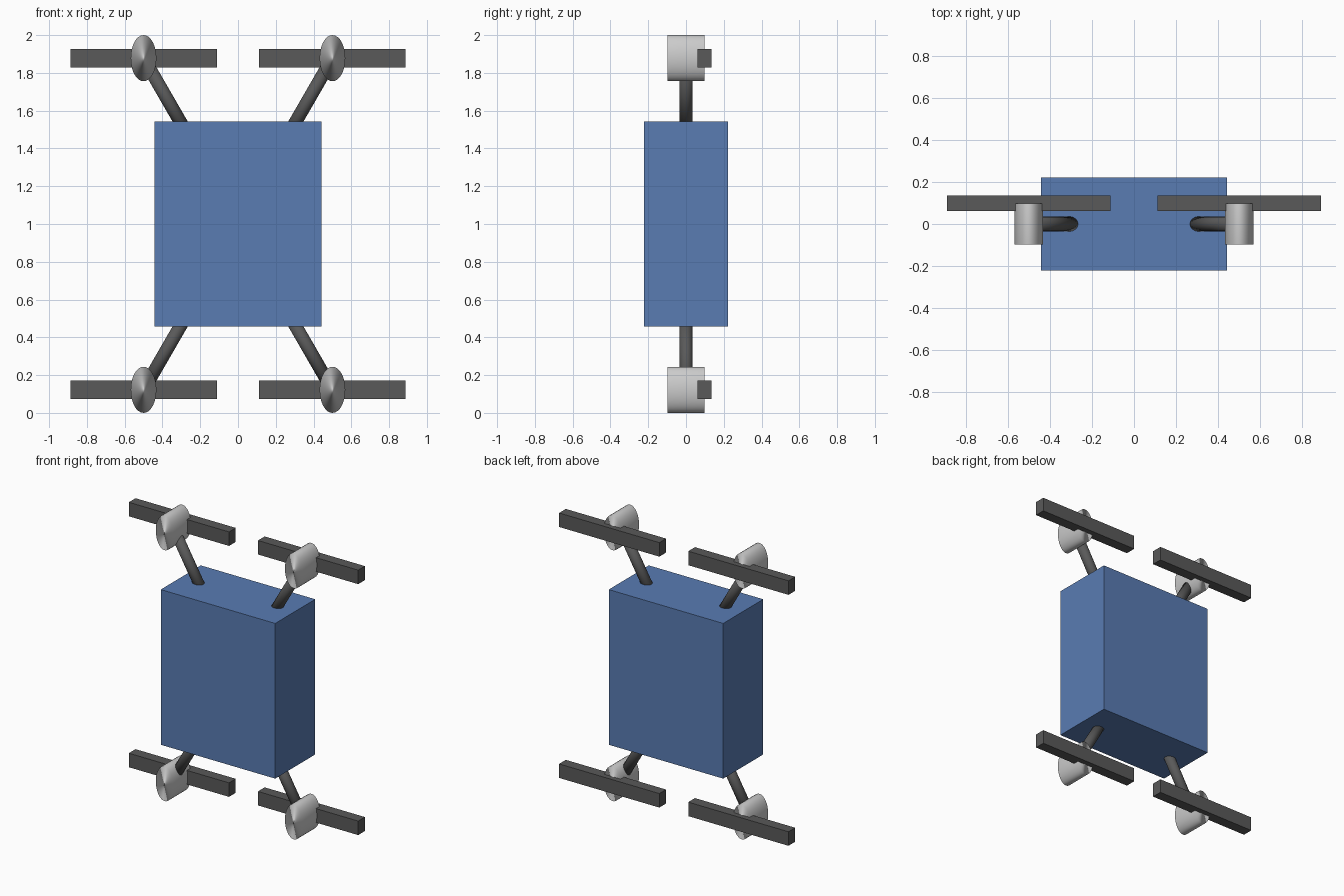
import bpy
import math
from mathutils import Vector

default = bpy.data.objects.get("Cube")
if default:
    bpy.data.objects.remove(default, do_unlink=True)


def material(name, colour):
    m = bpy.data.materials.new(name)
    m.use_nodes = True
    m.diffuse_color = (*colour, 1)
    m.node_tree.nodes["Principled BSDF"].inputs["Base Color"].default_value = (*colour, 1)
    return m


blue = material("body_blue", (0.10, 0.20, 0.45))
dark = material("dark_grey", (0.10, 0.10, 0.10))
silver = material("light_grey", (0.60, 0.60, 0.60))


def finish(name, mat, smooth):
    ob = bpy.context.object
    ob.name = name
    ob.data.materials.append(mat)
    if smooth:
        bpy.ops.object.shade_smooth()
    return ob


def box(name, centre, size, mat):
    bpy.ops.mesh.primitive_cube_add(size=1, location=centre)
    bpy.context.object.scale = size
    return finish(name, mat, False)


def rod(name, start, end, radius, mat):
    start, end = Vector(start), Vector(end)
    bpy.ops.mesh.primitive_cylinder_add(vertices=32, radius=radius, depth=(end - start).length,
                                        location=(start + end) / 2)
    ob = finish(name, mat, True)
    ob.rotation_euler = (end - start).to_track_quat("Z", "Y").to_euler()
    return ob


MID = 1.0
MOTOR_X, MOTOR_Z = 0.5, 0.878

# Central body
box("body", (0, 0, MID), (0.886, 0.443, 1.086), blue)

# One arm, motor and rotor blade at each corner
for side, sx in (("left", 1), ("right", -1)):
    for level, sz in (("upper", 1), ("lower", -1)):
        tag = f"{level}_{side}"
        hub = Vector((sx * MOTOR_X, 0, MID + sz * MOTOR_Z))
        inward = Vector((-sx * math.sin(math.radians(30)), 0, -sz * math.cos(math.radians(30))))
        rod(f"arm_{tag}", hub, hub + inward * 0.5, 0.035, dark)

        # Oval motor housing, lying front to back
        motor = rod(f"motor_{tag}", hub - Vector((0, 0.098, 0)), hub + Vector((0, 0.098, 0)), 1, silver)
        motor.rotation_euler = (math.radians(90), 0, 0)
        motor.scale = (0.068, 0.122, 1)

        box(f"rotor_blade_{tag}", hub + Vector((0, 0.098, 0)), (0.776, 0.074, 0.098), dark)
